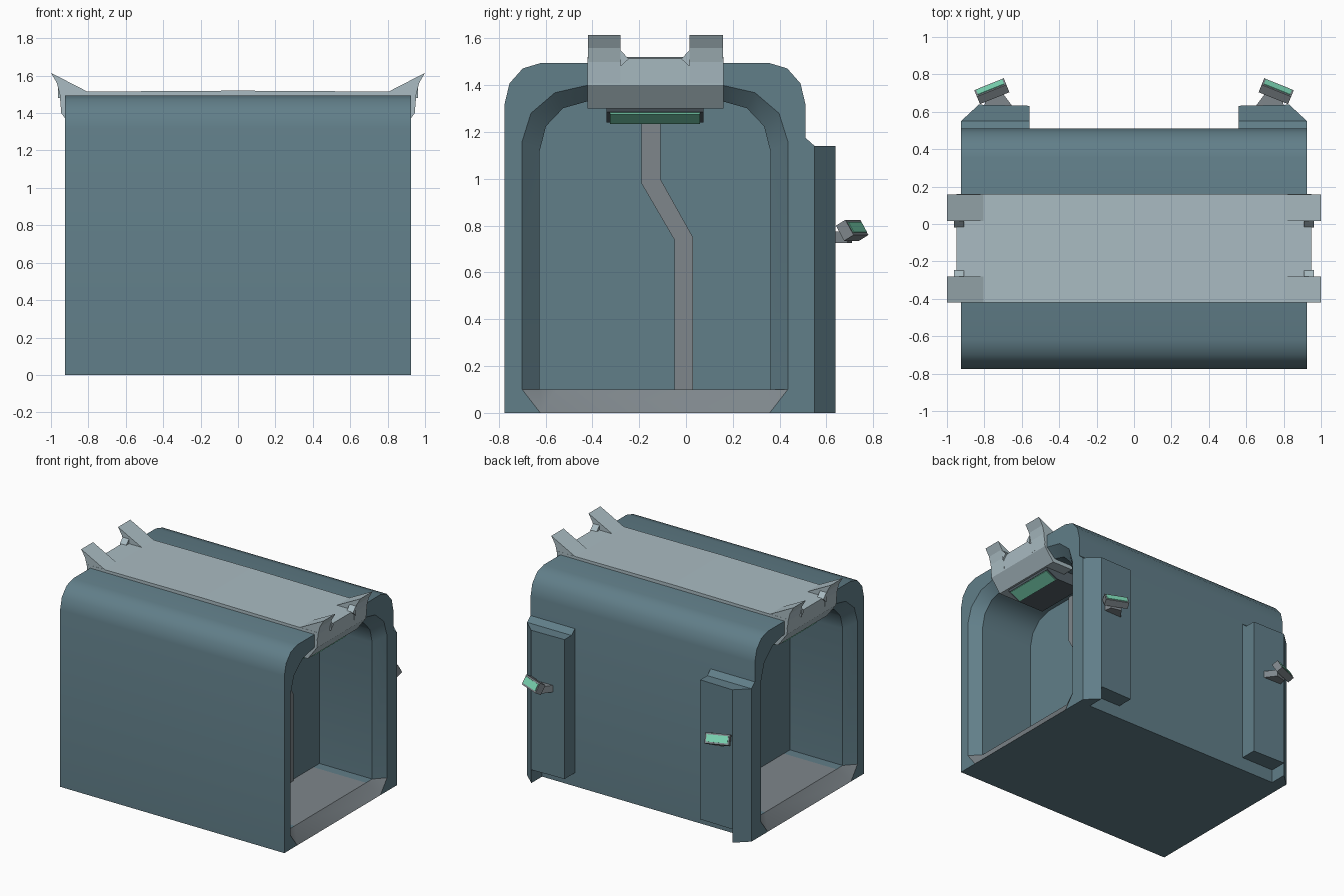
import bpy, bmesh, math
from mathutils import Matrix, Vector

if "Cube" in bpy.data.objects:
    bpy.data.objects.remove(bpy.data.objects["Cube"])


def material(name, rgb):
    m = bpy.data.materials.new(name)
    m.diffuse_color = (*rgb, 1)
    m.use_nodes = True
    m.node_tree.nodes["Principled BSDF"].inputs["Base Color"].default_value = m.diffuse_color
    return m


TEAL = material("teal_paint", (.12, .21, .25))
PALE = material("pale_panel", (.40, .50, .54))
GREY = material("grey_metal", (.21, .24, .26))
DARK = material("dark_metal", (.09, .12, .14))
MINT = material("mint_light", (.20, .68, .46))


def finish(name, bm, mats, mirror=True):
    bmesh.ops.recalc_face_normals(bm, faces=bm.faces)
    me = bpy.data.meshes.new(name)
    bm.to_mesh(me)
    bm.free()
    for m in mats:
        me.materials.append(m)
    ob = bpy.data.objects.new(name, me)
    bpy.context.collection.objects.link(ob)
    if mirror:
        ob.modifiers.new("mirror", 'MIRROR').use_mirror_merge = False
    return ob


def prism(name, pts, axis, a, b, mat):
    """Extrude a 2D outline from a to b along an axis, mirrored in x."""
    place = {'x': lambda p, t: (t, p[0], p[1]),
             'y': lambda p, t: (p[0], t, p[1]),
             'z': lambda p, t: (p[0], p[1], t)}[axis]
    bm = bmesh.new()
    lo, hi = ([bm.verts.new(place(p, t)) for p in pts] for t in (a, b))
    bm.faces.new(lo)
    bm.faces.new(hi)
    n = len(pts)
    for i in range(n):
        j = (i + 1) % n
        bm.faces.new((lo[i], lo[j], hi[j], hi[i]))
    return finish(name, bm, [mat])


def box(name, size, matrix, mat):
    bm = bmesh.new()
    bmesh.ops.create_cube(bm, size=1, matrix=matrix @ Matrix.Diagonal((*size, 1)))
    return finish(name, bm, [mat])


YC = -.1325  # centre line of the tunnel


def arch(x, hw, foot, zf, zs, top, rx, rz):
    """Closed arch outline: floor points, sides and faceted top corners."""
    half = [(foot, zf), (hw, zs)]
    for i in range(4):
        t = math.radians(30 * i)
        half.append((hw - rx + rx * math.cos(t), top - rz + rz * math.sin(t)))
    return [(x, YC + y, z) for y, z in half] + [(x, YC - y, z) for y, z in reversed(half)]


# Shell: outer skin, bevelled mouth, tunnel and end wall lofted from arches
side = [arch(.42, .4925, .42, .1, .1, 1.33, .2, .21),
        arch(.855, .4925, .42, .1, .1, 1.33, .2, .21),
        arch(.925, .5675, .49, 0, .1, 1.4, .28, .24),
        arch(.925, .6425, .49, 0, 0, 1.495, .155, .175)]
rings = side + [[(-x, y, z) for x, y, z in r] for r in reversed(side)]
bm = bmesh.new()
loops = [[bm.verts.new(p) for p in r] for r in rings]
n = len(loops[0])
for k in range(len(loops) - 1):
    for i in range(n):
        j = (i + 1) % n
        f = bm.faces.new((loops[k][i], loops[k][j], loops[k + 1][j], loops[k + 1][i]))
        if i in (0, n - 2, n - 1) and k != 3:
            f.material_index = 1 if i == n - 1 or k in (1, 5) else 0
bm.faces.new(loops[0])
bm.faces.new(loops[-1])
bmesh.ops.remove_doubles(bm, verts=bm.verts, dist=1e-4)
shell = finish("tunnel_shell", bm, [TEAL, GREY], mirror=False)
bpy.context.view_layer.objects.active = shell
shell.select_set(True)
bpy.ops.object.shade_smooth_by_angle(angle=math.radians(32))
shell.select_set(False)

# Crooked seam strip on each end wall
prism("door_seam", [(-.05, .1), (.03, .1), (.03, .75), (-.11, 1.0), (-.11, 1.33),
                    (-.19, 1.33), (-.19, .98), (-.05, .74)], 'x', .41, .435, GREY)

# Roof band with overhanging ends and four corner horns
prism("roof_band", [(0, 1.52), (.8, 1.515), (.95, 1.515), (.945, 1.4), (.87, 1.3),
                    (.7, 1.3), (.7, 1.42), (0, 1.42)], 'y', -.42, .16, PALE)
for tag, a, b, g in (("front", -.419, -.28, -.245), ("back", .159, .015, -.02)):
    prism("roof_horn_" + tag, [(.8, 1.512), (1, 1.615), (.968, 1.56), (.953, 1.5),
                               (.946, 1.41), (.86, 1.45)], 'y', a, b, PALE)
    # Small gusset between horn and band end
    prism("horn_gusset_" + tag, [(b, 1.55), (g, 1.512), (b, 1.48)], 'x', .91, .962, PALE)

# Entrance lights under the band
prism("entrance_lamp_housing", [(.86, 1.31), (.85, 1.285), (.76, 1.24), (.55, 1.24),
                                (.55, 1.34), (.75, 1.34)], 'y', -.34, .075, DARK)
prism("entrance_lamp_glow", [(.85, 1.278), (.765, 1.235), (.76, 1.245), (.845, 1.29)],
      'y', -.325, .06, MINT)

# Rear corner pilasters: chamfered foot, raised main block, sloped cap
prism("pilaster_corner", [(.925, .5), (.925, .55), (.83, .638), (.83, .5)], 'z', 0, 1.14, TEAL)
prism("pilaster_block", [(.83, .5), (.83, .638), (.56, .632), (.56, .5)], 'z', .1, 1.14, TEAL)
prism("pilaster_cap", [(.505, 1.18), (.55, 1.14), (.505, 1.14)], 'x', .56, .925, TEAL)

# Tilted wall lamps on brackets
prism("wall_lamp_bracket", [(.65, .63), (.80, .63), (.79, .69), (.71, .71)], 'z', .725, .775, GREY)
aim = (Matrix.Translation((.76, .71, .78)) @ Matrix.Rotation(math.radians(-22), 4, 'Z')
       @ Matrix.Rotation(math.radians(30), 4, 'X'))
box("wall_lamp_case", (.17, .05, .075), aim, GREY)
box("wall_lamp_glow", (.15, .01, .05), aim @ Matrix.Translation((0, .024, 0)), MINT)
